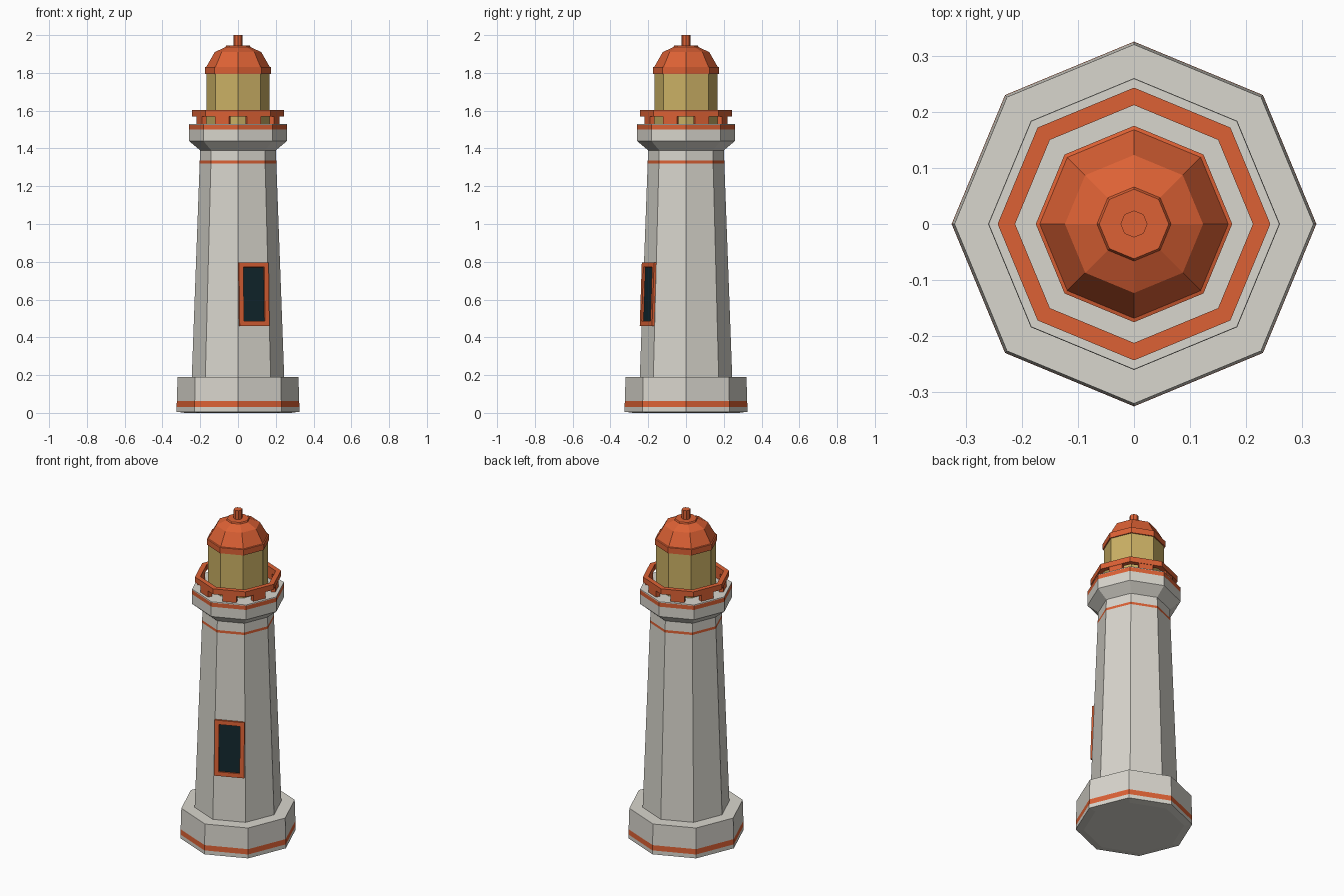
import bpy, bmesh, math
from mathutils import Matrix, Vector

if "Cube" in bpy.data.objects:
    bpy.data.objects.remove(bpy.data.objects["Cube"])


def material(name, color):
    m = bpy.data.materials.new(name)
    m.diffuse_color = (*color, 1)
    m.use_nodes = True
    m.node_tree.nodes["Principled BSDF"].inputs["Base Color"].default_value = m.diffuse_color
    return m


WHITE = material("white_paint", (0.69, 0.67, 0.61))
RED = material("orange_red_paint", (0.72, 0.12, 0.035))
GLASS = material("lantern_glass", (0.60, 0.44, 0.13))
DARK = material("dark_pane", (0.006, 0.02, 0.027))


def finish(name, bm, mats):
    bmesh.ops.recalc_face_normals(bm, faces=bm.faces)
    mesh = bpy.data.meshes.new(name)
    bm.to_mesh(mesh)
    bm.free()
    for m in mats:
        mesh.materials.append(m)
    obj = bpy.data.objects.new(name, mesh)
    bpy.context.collection.objects.link(obj)
    return obj


def lathe(name, profile, mats, stripes=(), closed=False, n=8):
    """Octagonal sweep of (radius, z); segments listed in stripes use mats[1]."""
    bm = bmesh.new()
    rings = [[bm.verts.new((r * math.cos(math.tau * i / n), r * math.sin(math.tau * i / n), z))
              for i in range(n)] for r, z in profile]
    for k in range(len(rings) if closed else len(rings) - 1):
        a, b = rings[k], rings[(k + 1) % len(rings)]
        for i in range(n):
            j = (i + 1) % n
            f = bm.faces.new((a[i], a[j], b[j], b[i]))
            f.material_index = 1 if k in stripes else 0
    if not closed:
        bm.faces.new(rings[0][::-1])
        bm.faces.new(rings[-1])
    return finish(name, bm, mats)


def add_box(bm, matrix, lo, hi):
    lo, hi = Vector(lo), Vector(hi)
    m = matrix @ Matrix.Translation((lo + hi) / 2) @ Matrix.Diagonal((*(hi - lo), 1))
    bmesh.ops.create_cube(bm, size=1, matrix=m)


# Striped plinth
lathe("base", [(0.28, 0), (0.325, 0.006), (0.325, 0.03), (0.324, 0.062), (0.32, 0.19)],
      [WHITE, RED], stripes=(2,))

# Tapered tower with a thin stripe near the top
lathe("tower", [(0.245, 0.18), (0.203, 1.32), (0.2025, 1.335), (0.2, 1.40)],
      [WHITE, RED], stripes=(1,))

# Flared gallery deck
lathe("gallery", [(0.2, 1.39), (0.26, 1.44), (0.26, 1.50), (0.26, 1.525), (0.259, 1.53)],
      [WHITE, RED], stripes=(2,))

# Handrail and posts
lathe("handrail", [(0.212, 1.57), (0.243, 1.57), (0.243, 1.603), (0.212, 1.603)],
      [RED], closed=True)
bm = bmesh.new()
for i in range(8):
    turn = Matrix.Rotation(math.tau * (i + 0.5) / 8, 4, 'Z')
    add_box(bm, turn, (0.197, -0.04, 1.525), (0.222, 0.04, 1.572))
finish("railing_posts", bm, [RED])

# Lantern room
lathe("lantern", [(0.168, 1.525), (0.168, 1.80)], [GLASS])

# Domed roof and finial
lathe("roof", [(0.175, 1.795), (0.175, 1.83), (0.168, 1.832), (0.123, 1.91), (0.066, 1.937),
               (0.062, 1.945)], [RED])
lathe("finial", [(0.024, 1.94), (0.024, 2.0)], [RED])

# Window on the front-right face, leaning with the wall: local x along wall, -y outward
place = (Matrix.Rotation(math.radians(22.5), 4, 'Z') @ Matrix.Translation((0, -0.211, 0.628))
         @ Matrix.Rotation(-0.035, 4, 'X'))
W, H, T = 0.085, 0.168, 0.025
bm = bmesh.new()
for s in (-1, 1):
    x0, x1 = sorted((s * W, s * (W - T)))
    z0, z1 = sorted((s * H, s * (H - T)))
    add_box(bm, place, (x0, -0.013, -H), (x1, 0.005, H))
    add_box(bm, place, (T - W, -0.013, z0), (W - T, 0.005, z1))
finish("window_frame", bm, [RED])
bm = bmesh.new()
add_box(bm, place, (T - W, -0.003, T - H), (W - T, 0.004, H - T))
finish("window_pane", bm, [DARK])
